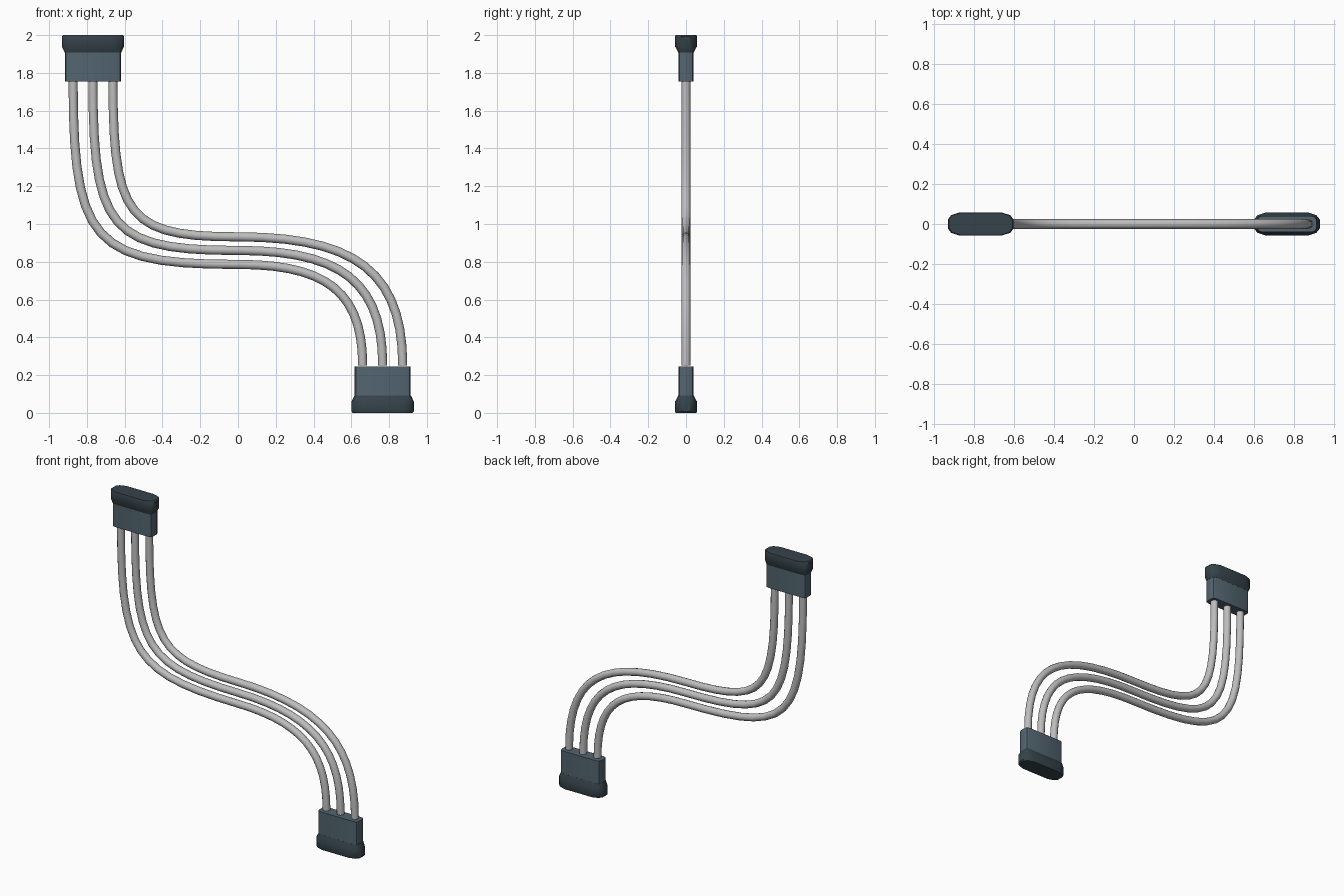
import bpy, bmesh, math

if "Cube" in bpy.data.objects:
    bpy.data.objects.remove(bpy.data.objects["Cube"])


def material(name, rgb):
    m = bpy.data.materials.new(name)
    m.diffuse_color = (*rgb, 1)
    m.use_nodes = True
    m.node_tree.nodes["Principled BSDF"].inputs["Base Color"].default_value = m.diffuse_color
    return m


WIRE = material("light grey wire", (0.52, 0.51, 0.52))
SLATE = material("slate housing", (0.085, 0.13, 0.16))
DARK = material("dark slate cap", (0.036, 0.056, 0.068))

# Quarter outlines of the two flattened, rounded cross-sections
CAP = [(0.165, 0.022), (0.148, 0.044), (0.105, 0.058)]
BODY = [(0.148, 0.020), (0.142, 0.034), (0.126, 0.040)]


def outline(quarter, scale=1.0):
    q = [(x * scale, y * scale) for x, y in quarter]
    half = q + [(-x, y) for x, y in reversed(q)]
    return half + [(-x, -y) for x, y in half]


def loft(name, rings, cx, flip, mat):
    """Skin a stack of (outline, height) rings, closed at both ends."""
    bm = bmesh.new()
    loops = [[bm.verts.new((cx + x, y, 2 - z if flip else z)) for x, y in pts]
             for pts, z in rings]
    for a, b in zip(loops, loops[1:]):
        n = len(a)
        for i in range(n):
            j = (i + 1) % n
            bm.faces.new((a[i], a[j], b[j], b[i]))
    bm.faces.new(loops[0])
    bm.faces.new(loops[-1])
    bmesh.ops.recalc_face_normals(bm, faces=bm.faces)
    me = bpy.data.meshes.new(name)
    bm.to_mesh(me)
    bm.free()
    me.materials.append(mat)
    ob = bpy.data.objects.new(name, me)
    bpy.context.collection.objects.link(ob)
    bpy.ops.object.select_all(action='DESELECT')
    ob.select_set(True)
    bpy.context.view_layer.objects.active = ob
    bpy.ops.object.shade_smooth_by_angle(angle=math.radians(35))


# Connectors: a housing with a wider, tapering end cap
for label, cx, flip in (("upper", -0.768, True), ("lower", 0.766, False)):
    loft(label + "_end_cap",
         [(outline(CAP, 0.96), 0), (outline(CAP), 0.008), (outline(CAP), 0.06),
          (outline(BODY, 1.01), 0.092)], cx, flip, DARK)
    loft(label + "_housing",
         [(outline(BODY), 0.08), (outline(BODY), 0.245)], cx, flip, SLATE)


# Wires: S-shaped bezier tubes, straight into the housings at each end
def wire(name, x0, x1, zm):
    z0, z1, k0, k1 = 1.76, 0.25, 0.88, 0.72
    cu = bpy.data.curves.new(name, 'CURVE')
    cu.dimensions = '3D'
    cu.bevel_depth = 0.024
    cu.bevel_resolution = 4
    cu.resolution_u = 14
    cu.use_fill_caps = True
    sp = cu.splines.new('BEZIER')
    sp.bezier_points.add(2)
    pts = [((x0, z0), (x0, z0 + 0.1), (x0, z0 + k0 * (zm - z0))),
           ((0, zm), (x0 * (1 - k0) + x0 * (2 * k0 - 1), zm), (x1 * k1, zm)),
           ((x1, z1), (x1, z1 + k1 * (zm - z1)), (x1, z1 - 0.1))]
    for p, (co, left, right) in zip(sp.bezier_points, pts):
        p.handle_left_type = p.handle_right_type = 'FREE'
        p.co = (co[0], 0, co[1])
        p.handle_left = (left[0], 0, left[1])
        p.handle_right = (right[0], 0, right[1])
    cu.materials.append(WIRE)
    ob = bpy.data.objects.new(name, cu)
    bpy.context.collection.objects.link(ob)
    bpy.ops.object.select_all(action='DESELECT')
    ob.select_set(True)
    bpy.context.view_layer.objects.active = ob
    bpy.ops.object.convert(target='MESH')


wire("inner_lower_wire", -0.873, 0.660, 0.786)
wire("middle_wire", -0.768, 0.766, 0.860)
wire("outer_upper_wire", -0.662, 0.872, 0.932)
